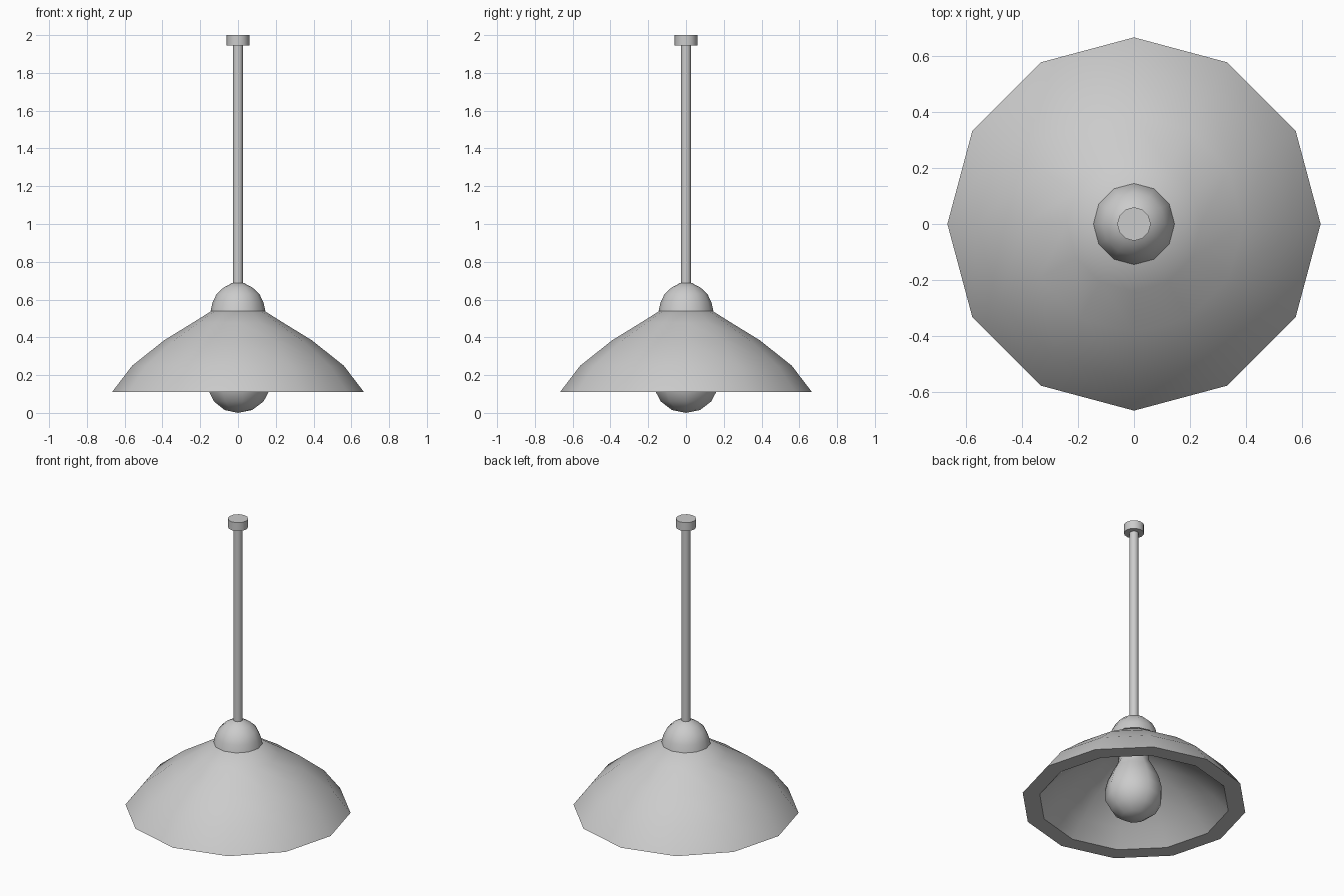
import bpy, bmesh, math

if "Cube" in bpy.data.objects:
    bpy.data.objects.remove(bpy.data.objects["Cube"])


def lathe(name, profile, sides, closed=False):
    """Spin (radius, z) points round the z axis; radius 0 makes a pole."""
    bm = bmesh.new()
    rings = []
    for r, z in profile:
        if r == 0:
            rings.append([bm.verts.new((0, 0, z))] * sides)
        else:
            rings.append([bm.verts.new((r * math.cos(2 * math.pi * i / sides),
                                        r * math.sin(2 * math.pi * i / sides), z))
                          for i in range(sides)])
    pairs = list(zip(rings, rings[1:]))
    if closed:
        pairs.append((rings[-1], rings[0]))
    for a, b in pairs:
        for i in range(sides):
            j = (i + 1) % sides
            corners = list(dict.fromkeys((a[i], a[j], b[j], b[i])))
            bm.faces.new(corners)
    # flat caps on open ends
    if not closed:
        for (r, _), ring in ((profile[0], rings[0]), (profile[-1], rings[-1])):
            if r > 0:
                bm.faces.new(ring)
    bmesh.ops.recalc_face_normals(bm, faces=bm.faces)
    mesh = bpy.data.meshes.new(name)
    bm.to_mesh(mesh)
    bm.free()
    obj = bpy.data.objects.new(name, mesh)
    bpy.context.collection.objects.link(obj)
    bpy.ops.object.select_all(action='DESELECT')
    obj.select_set(True)
    bpy.context.view_layer.objects.active = obj
    bpy.ops.object.shade_smooth_by_angle(angle=math.radians(42))
    return obj


# Ceiling mount and hanging rod
lathe("ceiling_mount", [(0.06, 1.945), (0.06, 2.0)], 12)
lathe("rod", [(0.027, 0.67), (0.027, 1.95)], 12)

# Domed cap on top of the shade
lathe("cap", [(0.145, 0.54), (0.135, 0.585), (0.113, 0.63), (0.075, 0.665),
              (0.03, 0.688), (0, 0.69)], 12)

# Thick flared shade: outer skin, flat rim, inner skin
lathe("shade", [(0, 0.54), (0.14, 0.54), (0.24, 0.477), (0.39, 0.385), (0.56, 0.25),
                (0.667, 0.11), (0.565, 0.11), (0.475, 0.205), (0.33, 0.32),
                (0.19, 0.405), (0.09, 0.46), (0, 0.46)], 12)

# Light bulb, narrowing to a neck
lathe("bulb", [(0, 0.0), (0.075, 0.015), (0.135, 0.06), (0.17, 0.125), (0.172, 0.19),
               (0.155, 0.26), (0.125, 0.325), (0.095, 0.38), (0.088, 0.48)], 9)
